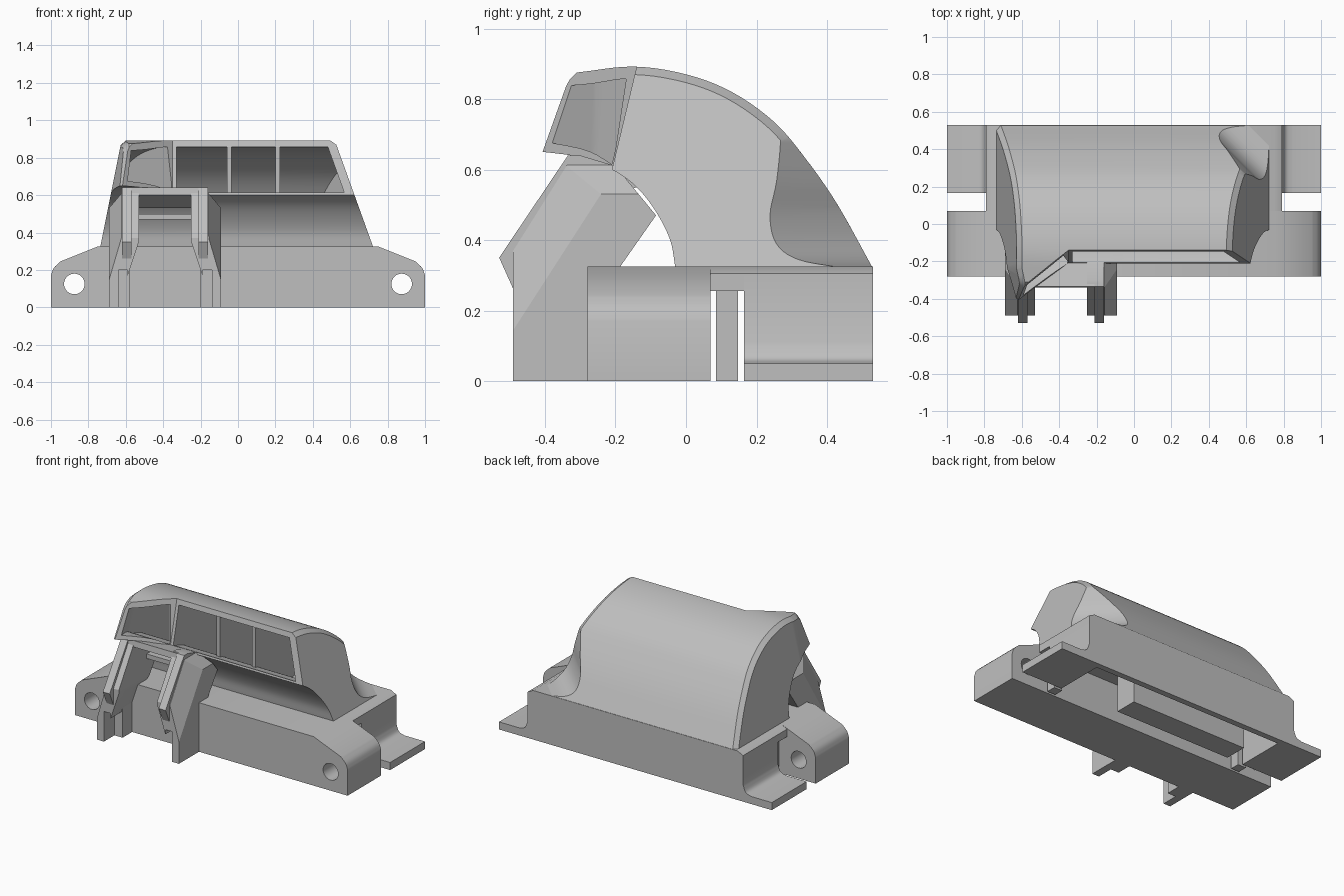
import bpy, bmesh, math
from mathutils import Vector, Matrix

cube = bpy.data.objects.get("Cube")
if cube:
    bpy.data.objects.remove(cube, do_unlink=True)

grey = bpy.data.materials.new("plain_grey")
grey.use_nodes = True
grey.diffuse_color = (0.52, 0.52, 0.52, 1)
grey.node_tree.nodes["Principled BSDF"].inputs["Base Color"].default_value = (0.52, 0.52, 0.52, 1)


def make(name, bm):
    bmesh.ops.recalc_face_normals(bm, faces=bm.faces)
    me = bpy.data.meshes.new(name)
    bm.to_mesh(me)
    bm.free()
    ob = bpy.data.objects.new(name, me)
    bpy.context.collection.objects.link(ob)
    me.materials.append(grey)
    return ob


def prism(pts, a, b, axis):
    """Extrude a 2D outline along one axis: x uses (y,z), y uses (x,z)."""
    bm = bmesh.new()
    def put(t, u, v):
        return (t, u, v) if axis == "x" else (u, t, v)
    lo = [bm.verts.new(put(a, *p)) for p in pts]
    hi = [bm.verts.new(put(b, *p)) for p in pts]
    bm.faces.new(lo)
    bm.faces.new(hi[::-1])
    for i in range(len(pts)):
        j = (i + 1) % len(pts)
        bm.faces.new((lo[j], lo[i], hi[i], hi[j]))
    bmesh.ops.recalc_face_normals(bm, faces=bm.faces)
    return bm


def box(name, x, y, z):
    return make(name, prism([(y[0], z[0]), (y[1], z[0]), (y[1], z[1]), (y[0], z[1])], *x, "x"))


def spline(pts, n=5):
    """Smooth curve through the points."""
    p = [Vector(q) for q in pts]
    p = [2 * p[0] - p[1]] + p + [2 * p[-1] - p[-2]]
    out = []
    for a, b, c, d in zip(p, p[1:], p[2:], p[3:]):
        for k in range(n):
            t = k / n
            out.append(tuple(0.5 * (2*b + (c-a)*t + (2*a-5*b+4*c-d)*t*t + (3*b-a-3*c+d)*t**3)))
    return out + [tuple(p[-2])]


def slice_off(bm, point, normal):
    """Remove everything on the normal side and close the cut."""
    cut = bmesh.ops.bisect_plane(bm, geom=bm.verts[:] + bm.edges[:] + bm.faces[:],
                                 plane_co=point, plane_no=normal, clear_outer=True)
    edges = [e for e in cut["geom_cut"] if isinstance(e, bmesh.types.BMEdge)]
    bmesh.ops.holes_fill(bm, edges=edges, sides=0)
    bmesh.ops.recalc_face_normals(bm, faces=bm.faces)


def carve(ob, cutter):
    cutter.hide_render = True
    mod = ob.modifiers.new("cut", "BOOLEAN")
    mod.operation, mod.solver, mod.object = "DIFFERENCE", "EXACT", cutter
    bpy.context.view_layer.objects.active = ob
    bpy.ops.object.modifier_apply(modifier=mod.name)
    bpy.data.objects.remove(cutter, do_unlink=True)


def mirrored(half):
    return half + [(-x, z) for x, z in reversed(half)]


# Front bar with rounded shoulders and bolt holes
shoulder = spline([(1, 0.17), (0.985, 0.21), (0.95, 0.245)], 4)
front_bar = make("front_bar", prism(mirrored([(1, 0)] + shoulder + [(0.75, 0.325)]), -0.28, 0.07, "y"))
for s in (-1, 1):
    ring = [(s*0.875 + 0.055*math.cos(k*math.pi/16), 0.125 + 0.055*math.sin(k*math.pi/16)) for k in range(32)]
    carve(front_bar, make("bolt_hole", prism(ring, -0.5, 0.3, "y")))

# Rear block with side flanges and a filleted foot, hollow underneath
foot = spline([(0.85, 0.05), (0.81, 0.065), (0.79, 0.11)], 4)
rear_block = make("rear_block", prism(
    mirrored([(1, 0), (1, 0.05)] + foot + [(0.79, 0.305), (0.75, 0.325)]), 0.165, 0.53, "y"))
carve(rear_block, box("underside_pocket", (-0.7, 0.7), (0.1, 0.49), (-0.1, 0.25)))

# Bridge joining bar and block, and the slab in the underside channel
make("bridge", prism(mirrored([(0.79, 0.255), (0.79, 0.305), (0.75, 0.325)]), 0.06, 0.175, "y"))
box("channel_slab", (-0.58, 0.27), (0.17, 0.32), (0, 0.255))
for s in (-1, 1):
    box("channel_end", sorted((s*0.68, s*0.74)), (0.085, 0.148), (0, 0.26))

# Hood: swept side outline with leaning ends
lower = spline([(-0.03, 0.32), (-0.045, 0.4), (-0.085, 0.48), (-0.14, 0.55), (-0.21, 0.6), (-0.3, 0.635), (-0.42, 0.652)])
crown = spline([(-0.31, 0.875), (-0.15, 0.892), (0, 0.87), (0.13, 0.82), (0.25, 0.735), (0.34, 0.63), (0.43, 0.5), (0.53, 0.32)])
hood_bm = prism(lower + [(-0.345, 0.84)] + crown, -0.9, 0.9, "x")
slice_off(hood_bm, (0.72, 0, 0.33), (1, 0, 0.36))
slice_off(hood_bm, (-0.735, 0, 0.33), (-1, 0, 0.2))
slice_off(hood_bm, (-0.63, -0.4, 0.65), (-1, -0.25, 0.2))
rim = []
for e in hood_bm.edges:
    if len(e.link_faces) == 2:
        a, b = sorted((f.normal for f in e.link_faces), key=lambda n: abs(n.x))
        if abs(a.x) < 0.1 and a.z > 0.2 and abs(b.x) > 0.7:
            rim.append(e)
bmesh.ops.bevel(hood_bm, geom=rim, offset=0.05, segments=1, affect="EDGES", clamp_overlap=True)
hood = make("hood", hood_bm)

# Leaning window front: straight run, then an angled wing
plan = [(1, -0.21), (-0.35, -0.21), (-0.75, -0.522), (-1, -0.522), (-1, -1), (1, -1)]
front_bm = bmesh.new()
loops = [[front_bm.verts.new((x, y + 0.24*(z - 0.6), z)) for x, y in plan] for z in (0.45, 1.1)]
front_bm.faces.new(loops[0])
front_bm.faces.new(loops[1][::-1])
for i in range(len(plan)):
    j = (i + 1) % len(plan)
    front_bm.faces.new((loops[0][j], loops[0][i], loops[1][i], loops[1][j]))
carve(hood, make("front_trim", front_bm))

# Window bays; the dividers between them sit back from the front frame
inner = spline([(0.03, 0.38), (0.01, 0.45), (-0.04, 0.53), (-0.1, 0.575), (-0.2, 0.61), (-0.3, 0.66), (-0.55, 0.7)])
inner += spline([(-0.55, 0.83), (-0.3, 0.84), (-0.15, 0.858), (0, 0.83), (0.1, 0.78), (0.2, 0.7), (0.28, 0.6), (0.35, 0.48), (0.4, 0.38)])
right_end = ((0.67, 0, 0.33), (1, 0, 0.36))
bays = [
    (-0.8, -0.355, [((-0.69, 0, 0.33), (-1, 0, 0.2)), ((-0.59, -0.4, 0.65), (-1, -0.25, 0.2)),
                    ((-0.355, -0.2, 0), (0.81, 0.59, 0))]),
    (-0.33, -0.06, []),
    (-0.035, 0.2, []),
    (0.225, 0.8, [right_end, ((0.5, 0.22, 0), (0.8, 0.6, 0))]),
    (-0.33, 0.8, [right_end, ((0, -0.14, 0), (0, 1, 0))]),
]
for x0, x1, planes in bays:
    bay = prism(inner, x0, x1, "x")
    for point, normal in planes:
        slice_off(bay, point, normal)
    carve(hood, make("bay", bay))

# Diagonal corner scoop whose wall flares out into a curved foot
wall = spline([(0.555, 0.87), (0.576, 0.79), (0.605, 0.7), (0.63, 0.57), (0.642, 0.47),
               (0.675, 0.39), (0.73, 0.345), (0.82, 0.322)])
scoop_bm = prism(wall + [(1.2, 0.322), (1.2, 1.1), (0.5, 1.1)], -0.7, 0.7, "x")
bmesh.ops.rotate(scoop_bm, verts=scoop_bm.verts, matrix=Matrix.Rotation(-math.pi/4, 3, "Z"))
carve(hood, make("scoop", scoop_bm))

# Bracket legs: outer plate, inner web that tapers away, and a proud ridge
back = [(-0.3, 0.64), (-0.2, 0.61), (-0.085, 0.47), (-0.19, 0.32), (-0.275, 0.32)]
plate = [(-0.49, 0), (-0.49, 0.37), (-0.32, 0.64)] + back + [(-0.275, 0)]
ridge = [(-0.485, 0.25), (-0.53, 0.35), (-0.335, 0.64)] + back
mid = -0.39
for s, side in ((-1, "right"), (1, "left")):
    outer = prism(plate, *sorted((mid + s*0.3, mid + s*0.19)), "x")
    slice_off(outer, (mid + s*0.3, 0, 0.53), (s, 0, 0.85))
    slice_off(outer, (mid + s*0.3, -0.48, 0.16), (s*0.068, -0.031, 0.02))
    leg = make(side + "_leg", outer)
    carve(leg, box("foot_notch", sorted((mid + s*0.1, mid + s*0.25)), (-0.6, -0.38), (-0.1, 0.2)))
    web = prism(plate, *sorted((mid + s*0.2, mid + s*0.14)), "x")
    slice_off(web, (mid + s*0.14, 0, 0.35), (-s, 0, -0.33))
    make(side + "_web", web)
    make(side + "_ridge", prism(ridge, *sorted((mid + s*0.23, mid + s*0.18)), "x"))

# Cross pieces between the legs
make("top_plate", prism([(-0.335, 0.64), (-0.2, 0.61), (-0.14, 0.55), (-0.2, 0.53), (-0.34, 0.6)],
                        mid - 0.2, mid + 0.2, "x"))
box("cross_bar", (mid - 0.18, mid + 0.18), (-0.2, -0.12), (0.47, 0.5))

# Smooth curved surfaces, keep edges sharp
for ob in bpy.context.view_layer.objects:
    ob.select_set(ob.type == "MESH" and grey.name in ob.data.materials)
bpy.context.view_layer.objects.active = hood
bpy.ops.object.shade_smooth_by_angle(angle=math.radians(28))
